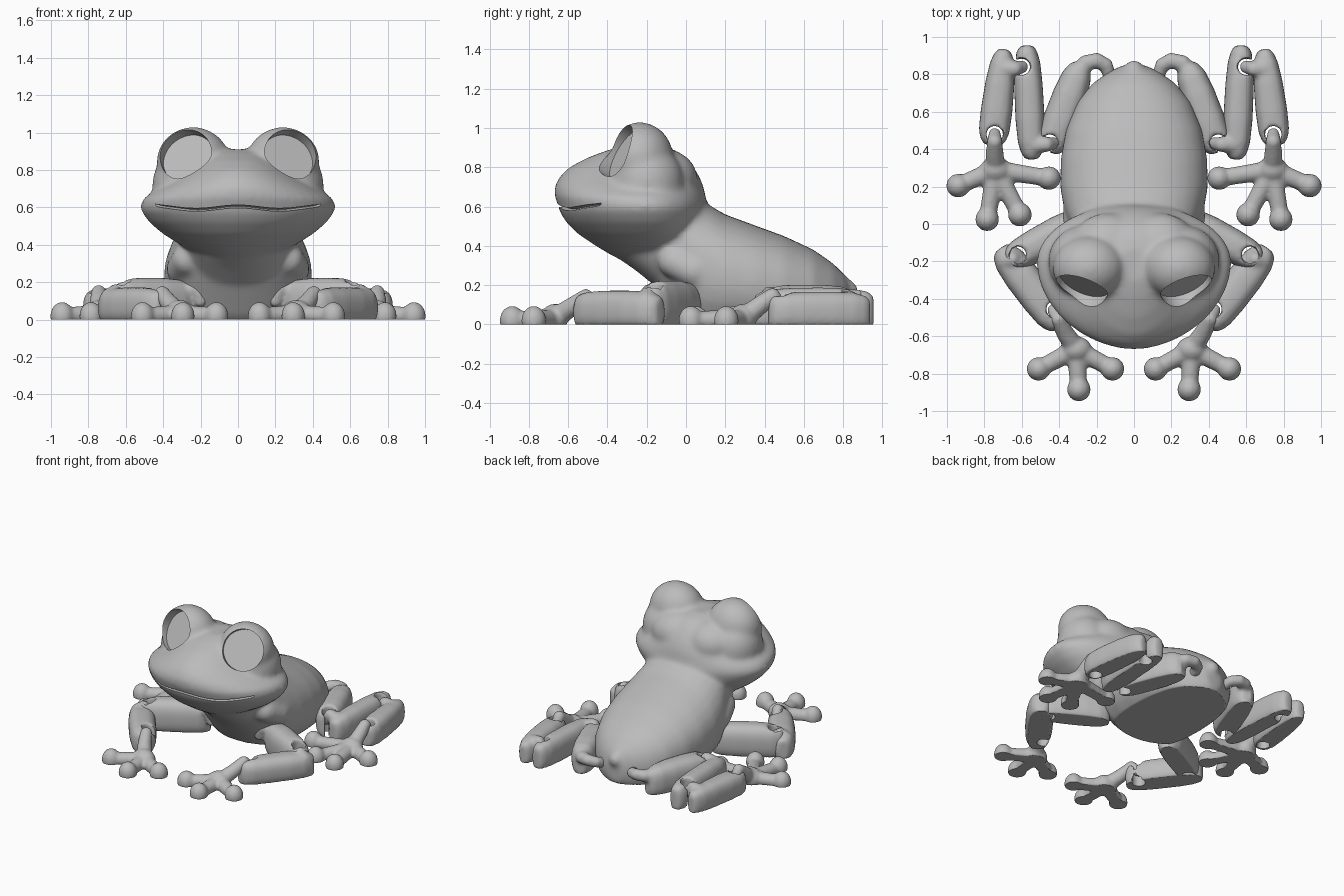
import bpy, bmesh, math
from mathutils import Vector, Matrix
from mathutils.bvhtree import BVHTree

if "Cube" in bpy.data.objects:
    bpy.data.objects.remove(bpy.data.objects["Cube"], do_unlink=True)

grey = bpy.data.materials.new("matte grey")
grey.use_nodes = True
grey.diffuse_color = (0.5, 0.5, 0.5, 1)
for node in grey.node_tree.nodes:
    if node.type == 'BSDF_PRINCIPLED':
        node.inputs["Base Color"].default_value = (0.5, 0.5, 0.5, 1)
        node.inputs["Roughness"].default_value = 0.6

X, Y, Z = Vector((1, 0, 0)), Vector((0, 1, 0)), Vector((0, 0, 1))


def ring(center, u, v, a, b, power=2.0, n=32):
    """Superellipse cross-section."""
    pts = []
    for i in range(n):
        t = 2 * math.pi * i / n
        c, s = math.cos(t), math.sin(t)
        e = 2 / power
        pts.append(Vector(center) + u * math.copysign(abs(c) ** e, c) * a
                   + v * math.copysign(abs(s) ** e, s) * b)
    return pts


def egg(z, front, back, half):
    """Level head section, widest behind its middle."""
    widest = back + .41 * (front - back)
    return [Vector((p.x * half, widest + p.y * (back - widest if p.y > 0 else widest - front), z))
            for p in ring((0, 0, 0), X, Y, 1, 1, 1.95, 40)]


def loft(bm, rings):
    """Skin a list of rings and cap both ends."""
    loops = [[bm.verts.new(p) for p in r] for r in rings]
    n = len(loops[0])
    for low, high in zip(loops, loops[1:]):
        for i in range(n):
            bm.faces.new((low[i], low[(i + 1) % n], high[(i + 1) % n], high[i]))
    bm.faces.new(loops[0][::-1])
    bm.faces.new(loops[-1])


def ball(bm, center, size):
    bmesh.ops.create_icosphere(bm, subdivisions=3, radius=1, matrix=(
        Matrix.Translation(center) @ Matrix.Diagonal((*size, 1))))


def chain(bm, points, r0, r1):
    """Round tube through points, tapering from r0 to r1."""
    pts = [Vector(p) for p in points]
    total = len(pts) - 1
    for k in range(total):
        steps = max(2, int((pts[k + 1] - pts[k]).length / 0.014))
        for i in range(steps + 1):
            f = i / steps
            r = r0 + (r1 - r0) * (k + f) / total
            ball(bm, pts[k].lerp(pts[k + 1], f), (r, r, r))


def make(name, bm):
    bmesh.ops.recalc_face_normals(bm, faces=bm.faces)
    mesh = bpy.data.meshes.new(name)
    bm.to_mesh(mesh)
    bm.free()
    obj = bpy.data.objects.new(name, mesh)
    bpy.context.scene.collection.objects.link(obj)
    mesh.materials.append(grey)
    return obj


def fuse(obj, voxel, smooth):
    mod = obj.modifiers.new("fuse", 'REMESH')
    mod.mode, mod.voxel_size = 'VOXEL', voxel
    if smooth:
        mod = obj.modifiers.new("soften", 'SMOOTH')
        mod.factor, mod.iterations = 0.5, smooth


def cut(obj, cutter):
    mod = obj.modifiers.new("cut", 'BOOLEAN')
    mod.operation, mod.object, mod.solver = 'DIFFERENCE', cutter, 'EXACT'


def bake(obj, cutters=()):
    """Apply modifiers, flatten the base on the ground, shade smooth."""
    bpy.context.view_layer.update()
    graph = bpy.context.evaluated_depsgraph_get()
    mesh = bpy.data.meshes.new_from_object(obj.evaluated_get(graph))
    obj.modifiers.clear()
    obj.data = mesh
    for v in mesh.vertices:
        v.co.z = max(v.co.z, 0)
    mesh.materials.clear()
    mesh.materials.append(grey)
    mesh.shade_smooth()
    mesh.set_sharp_from_angle(angle=math.radians(45))
    for c in cutters:
        bpy.data.objects.remove(c, do_unlink=True)


def cylinder(name, center, axis, radius, depth):
    bm = bmesh.new()
    turn = Vector(axis).to_track_quat('Z', 'Y').to_matrix().to_4x4()
    bmesh.ops.create_cone(bm, cap_ends=True, segments=48, radius1=radius, radius2=radius,
                          depth=depth, matrix=Matrix.Translation(center) @ turn)
    obj = make(name, bm)
    obj.hide_render = True
    return obj


# Torso: y, half width, bottom, top
bm = bmesh.new()
torso = [(.85, .06, .01, .17), (.81, .14, -.04, .25), (.75, .225, -.08, .31),
         (.65, .305, -.08, .38), (.5, .365, -.08, .45), (.35, .392, -.08, .505),
         (.2, .396, -.08, .56), (.08, .375, -.08, .63), (-.03, .33, .02, .72),
         (-.14, .28, .18, .74), (-.25, .25, .27, .68), (-.35, .18, .34, .6)]
loft(bm, [ring((0, y, (lo + hi) / 2), X, Z, w, (hi - lo) / 2, 2.2) for y, w, lo, hi in torso])
chain(bm, [(0, .78, .2), (0, .83, .17)], .06, .05)                           # tail nub
# Head: z, front, back, half width
head = [(.34, -.36, 0, .2), (.4, -.46, .05, .31), (.46, -.55, .08, .405),
        (.52, -.61, .1, .475), (.575, -.645, .11, .515), (.605, -.65, .11, .525),
        (.65, -.67, .1, .505), (.7, -.67, .09, .43), (.75, -.645, .07, .345),
        (.8, -.595, .04, .27), (.85, -.5, 0, .21), (.89, -.39, -.06, .17), (.91, -.31, -.13, .09)]
loft(bm, [egg(*row) for row in head])
for s in (1, -1):
    ball(bm, (s * .24, -.235, .845), (.197, .172, .186))                     # eye bulge
    ball(bm, (s * .275, -.2, .72), (.185, .19, .2))                          # brow to cheek
    ball(bm, (s * .14, -.13, .74), (.2, .19, .16))                           # back of skull
    chain(bm, [(s * .27, -.06, .32), (s * .3, .04, .27)], .085, .085)        # shoulder
body = make("body", bm)
fuse(body, .013, 24)
bake(body)

# Recessed flat eyes and mouth line
cutters = []
for s in (1, -1):
    normal = Vector((s * .35, -.8, .46)).normalized()
    seat = Vector((s * .265, -.305, .86))
    cutters.append(cylinder("eye_cutter", seat + normal * .06, normal, .143, .12))
probe = bmesh.new()
probe.from_mesh(body.data)
tree = BVHTree.FromBMesh(probe)
probe.free()
lip = []
for i in range(41):
    t = i / 20 - 1
    x = .44 * math.sin(t * math.pi / 2)
    z = .596 + .009 * math.cos(x * 14) + .012 * abs(t) ** 6
    hit = tree.ray_cast(Vector((x, -2, z)), Y)[0]
    if hit:
        out = Vector((x, hit.y + .2, 0)).normalized()
        thin = 1 - .6 * abs(t) ** 6
        lip.append(ring(hit, out, Z, .03 * thin, .008 * thin, 2, 12))
bm = bmesh.new()
loft(bm, lip)
mouth = make("mouth_cutter", bm)
mouth.hide_render = True
cutters.append(mouth)
for c in cutters:
    cut(body, c)
bake(body, cutters)


def limb(name, s, a, b, w0, w1, height, hook, hole):
    """Chunky leg link with a hook at its start and a socket at its end."""
    a, b = Vector((s * a[0], a[1], 0)), Vector((s * b[0], b[1], 0))
    side = (b - a).cross(Z).normalized()
    bm = bmesh.new()
    rings = []
    for t, k in ((0, .4), (.05, .7), (.15, .92), (.35, 1.03), (.65, 1.03), (.85, .95), (.95, .75), (1, .45)):
        top = height * (.45 + .55 * k)
        rings.append(ring(a.lerp(b, t) + Z * (top / 2 - .015 + .03 * (1 - k)), side, Z,
                          (w0 + (w1 - w0) * t) * k, top / 2 + .015, 2.6))
    loft(bm, rings)
    chain(bm, [(s * x, y, z) for x, y, z in hook], .047, .036)
    obj = make(name, bm)
    fuse(obj, .011, 0)
    socket = cylinder("socket_cutter", (s * hole[0], hole[1], .1), Z, .045, .5)
    cut(obj, socket)
    fuse(obj, .011, 6)
    bake(obj, [socket])


def foot(name, s, palm, stem, tips):
    """Webless flat-soled foot with round toe pads."""
    bm = bmesh.new()
    flip = lambda p: Vector((s * p[0], p[1], p[2]))
    palm = flip(palm)
    ball(bm, palm, (.085, .07, .075))
    chain(bm, [palm] + [flip(p) for p in stem], .055, .034)
    for x, y in tips:
        tip = Vector((s * x, y, .018))
        chain(bm, [palm, tip], .052, .046)
        ball(bm, tip, (.064, .064, .077))
    obj = make(name, bm)
    fuse(obj, .01, 8)
    bake(obj)


for s, label in ((1, "left"), (-1, "right")):
    # Hind leg
    limb(label + "_thigh", s, (.28, .86), (.455, .385), .085, .095, .2,
         [(.28, .82, .12), (.26, .86, .13), (.2, .875, .13), (.15, .85, .12), (.13, .79, .1)], (.45, .435))
    limb(label + "_shin", s, (.545, .345), (.575, .955), .078, .072, .185,
         [(.54, .42, .13), (.47, .425, .155), (.43, .43, .1)], (.6, .84))
    limb(label + "_ankle", s, (.695, .935), (.757, .42), .068, .09, .165,
         [(.7, .83, .12), (.64, .83, .135), (.6, .84, .09)], (.745, .48))
    foot(label + "_hind_foot", s, (.74, .29, .03), [(.745, .38, .1), (.745, .44, .145), (.745, .48, .09)],
         [(.94, .205), (.785, .025), (.61, .05), (.455, .245)])
    # Front leg
    limb(label + "_upper_arm", s, (.25, .035), (.68, -.2), .092, .085, .22,
         [(.3, 0, .15), (.22, -.03, .17), (.2, -.03, .1)], (.62, -.165))
    limb(label + "_forearm", s, (.715, -.13), (.395, -.55), .092, .09, .17,
         [(.69, -.2, .12), (.65, -.19, .15), (.62, -.17, .08)], (.425, -.455))
    foot(label + "_front_foot", s, (.31, -.67, .03), [(.37, -.58, .09), (.405, -.51, .14), (.43, -.46, .09)],
         [(.51, -.775), (.295, -.885), (.115, -.775)])
